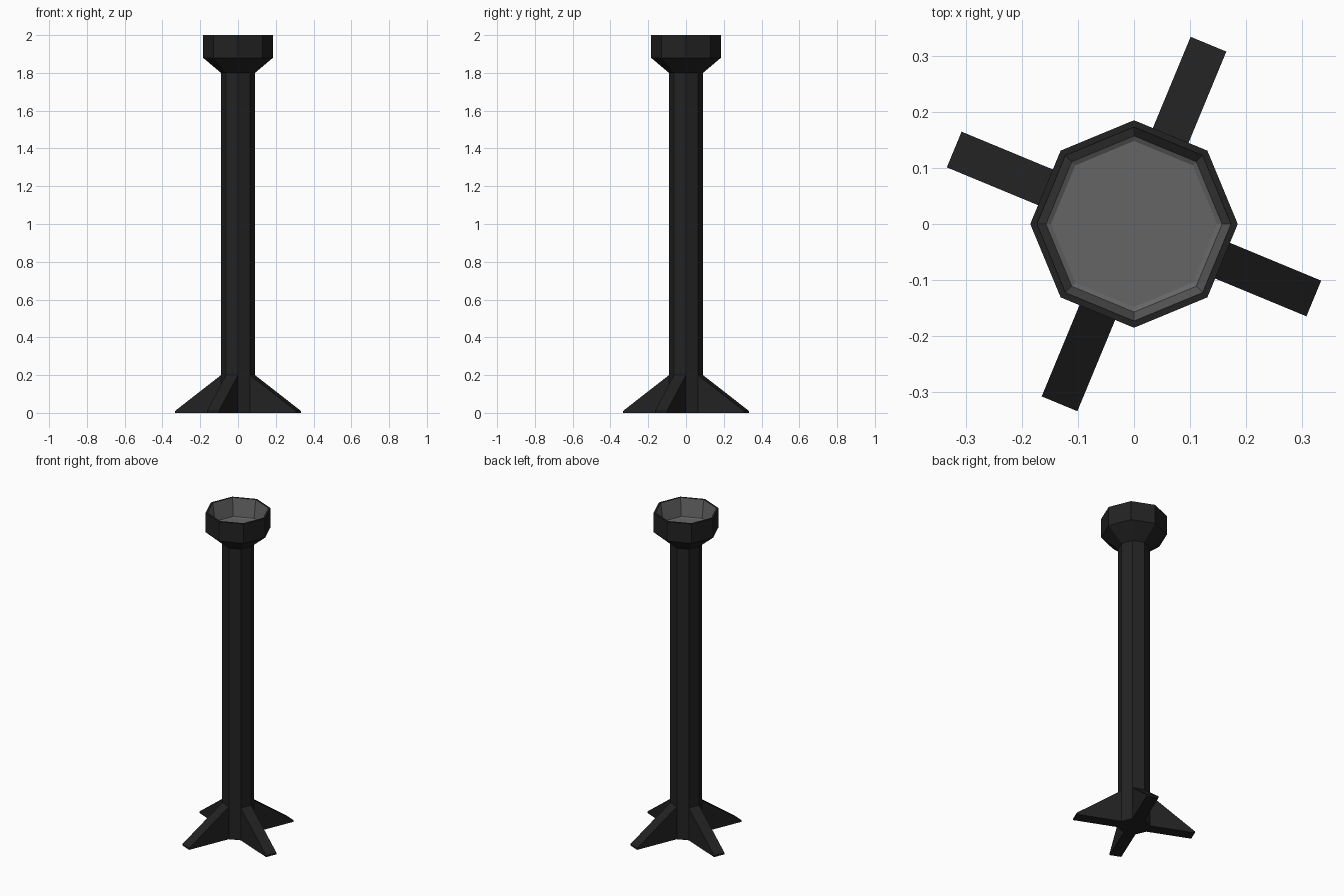
import bpy, bmesh
from math import cos, sin, pi, radians
from mathutils import Matrix

if "Cube" in bpy.data.objects:
    bpy.data.objects.remove(bpy.data.objects["Cube"])

SIDES = 8
POLE_R = 0.09


def material(name, value):
    m = bpy.data.materials.new(name)
    m.diffuse_color = (value, value, value, 1)
    m.use_nodes = True
    m.node_tree.nodes["Principled BSDF"].inputs["Base Color"].default_value = m.diffuse_color
    return m


def finish(name, bm, mat):
    bmesh.ops.recalc_face_normals(bm, faces=bm.faces)
    me = bpy.data.meshes.new(name)
    bm.to_mesh(me)
    bm.free()
    me.materials.append(mat)
    ob = bpy.data.objects.new(name, me)
    bpy.context.collection.objects.link(ob)
    return ob


def octagonal(name, profile, mat, cap_start=False, cap_end=False):
    """Stack octagon rings of (radius, height) and bridge them."""
    bm = bmesh.new()
    rings = [[bm.verts.new((r * cos(2 * pi * i / SIDES), r * sin(2 * pi * i / SIDES), z))
              for i in range(SIDES)] for r, z in profile]
    for a, b in zip(rings, rings[1:]):
        for i in range(SIDES):
            j = (i + 1) % SIDES
            bm.faces.new((a[i], a[j], b[j], b[i]))
    if cap_start:
        bm.faces.new(rings[0])
    if cap_end:
        bm.faces.new(rings[-1])
    return finish(name, bm, mat)


iron = material("dark_iron", 0.016)
ash = material("grey_lining", 0.13)

# Pole
octagonal("pole", [(POLE_R, 0), (POLE_R, 1.8)], iron, cap_start=True)

# Bowl: flared outside, flat rim
octagonal("bowl", [(POLE_R, 1.8), (0.185, 1.88), (0.185, 2.0), (0.173, 2.0)], iron)

# Bowl lining: tapered wall, small step and floor
lining = octagonal("bowl_lining", [(0.173, 2.0), (0.157, 1.89), (0.148, 1.885)], ash, cap_end=True)
lining.data.flip_normals()
if lining.data.polygons[-1].normal.z < 0:
    lining.data.flip_normals()

# Four wedge feet growing from alternate faces of the pole
inner = POLE_R * cos(pi / SIDES)
half = POLE_R * sin(pi / SIDES)
outline = [(inner, 0), (0.347, 0), (0.347, 0.01), (inner, 0.2)]
for k in range(4):
    bm = bmesh.new()
    sides = [[bm.verts.new((x, y, z)) for x, z in outline] for y in (-half, half)]
    for s in sides:
        bm.faces.new(s)
    for i in range(4):
        j = (i + 1) % 4
        bm.faces.new((sides[0][i], sides[0][j], sides[1][j], sides[1][i]))
    bm.transform(Matrix.Rotation(radians(67.5 + 90 * k), 4, 'Z'))
    finish(f"foot_{k + 1}", bm, iron)
